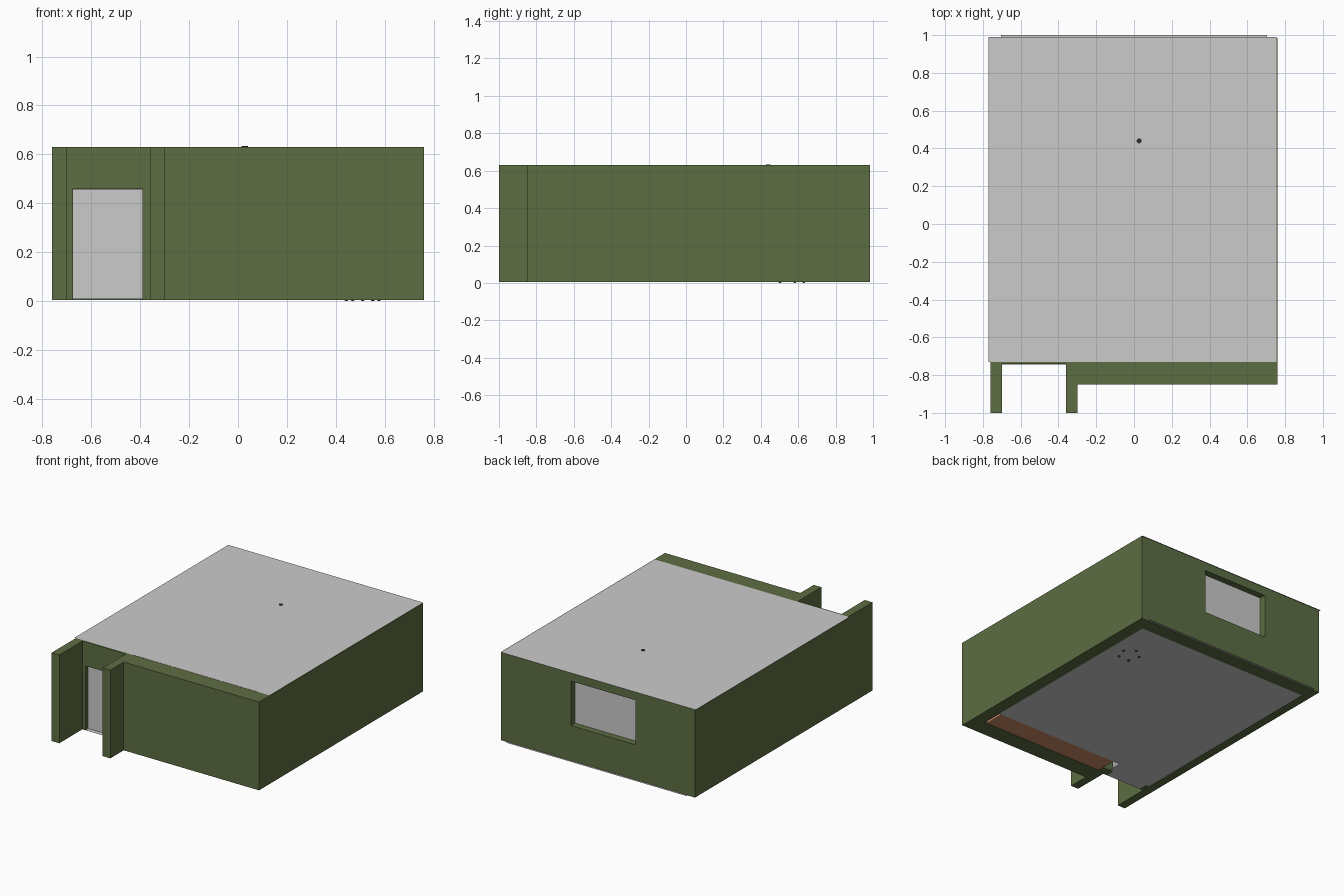
import bpy, bmesh, math
from mathutils import Matrix, Vector

if "Cube" in bpy.data.objects:
    bpy.data.objects.remove(bpy.data.objects["Cube"])


def material(name, rgb):
    m = bpy.data.materials.new(name)
    m.diffuse_color = (*rgb, 1)
    m.use_nodes = True
    m.node_tree.nodes["Principled BSDF"].inputs["Base Color"].default_value = m.diffuse_color
    return m


GREEN = material("wall_green", (0.11, 0.155, 0.057))
BROWN = material("wood_brown", (0.6, 0.27, 0.14))
DARK = material("dark_metal", (0.03, 0.03, 0.03))


def finish(name, bm, mat=None, smooth=False):
    bmesh.ops.recalc_face_normals(bm, faces=bm.faces)
    me = bpy.data.meshes.new(name)
    bm.to_mesh(me)
    bm.free()
    ob = bpy.data.objects.new(name, me)
    bpy.context.collection.objects.link(ob)
    if mat:
        me.materials.append(mat)
    if smooth:
        bpy.context.view_layer.objects.active = ob
        ob.select_set(True)
        bpy.ops.object.shade_smooth_by_angle()
        ob.select_set(False)
    return ob


def prism(name, outline, z0, z1, mat=None):
    """Extrude a plan outline from z0 to z1 (flat sheet when equal)."""
    bm = bmesh.new()
    face = bm.faces.new([bm.verts.new((x, y, z0)) for x, y in outline])
    if z1 > z0:
        res = bmesh.ops.extrude_face_region(bm, geom=[face])
        top = [v for v in res["geom"] if isinstance(v, bmesh.types.BMVert)]
        bmesh.ops.translate(bm, verts=top, vec=(0, 0, z1 - z0))
    return finish(name, bm, mat)


def box(name, x0, x1, y0, y1, z0, z1, mat=None):
    return prism(name, [(x0, y0), (x1, y0), (x1, y1), (x0, y1)], z0, z1, mat)


def cone(name, x, y, z0, z1, r0, r1, mat=None, caps=True):
    bm = bmesh.new()
    bmesh.ops.create_cone(bm, cap_ends=caps, segments=24, radius1=r0, radius2=r1,
                          depth=z1 - z0, matrix=Matrix.Translation((x, y, (z0 + z1) / 2)))
    return finish(name, bm, mat, True)


def cut(target, cutter):
    mod = target.modifiers.new("cut", "BOOLEAN")
    mod.operation = "DIFFERENCE"
    mod.solver = "EXACT"
    mod.object = cutter
    cutter.hide_render = True
    bpy.context.view_layer.objects.active = target
    bpy.ops.object.modifier_apply(modifier=mod.name)
    bpy.data.objects.remove(cutter)


BASE, TOP = 0.005, 0.63

# Walls with the entrance porch, hollowed out for the room
walls = prism("walls", [(-0.76, 0.985), (-0.76, -1), (-0.70, -1), (-0.70, -0.74),
                        (-0.36, -0.74), (-0.36, -1), (-0.30, -1), (-0.30, -0.85),
                        (0.76, -0.85), (0.76, 0.985)], BASE, TOP, GREEN)
cut(walls, prism("room_cutter", [(-0.70, 0.885), (-0.70, -0.68), (-0.31, -0.68),
                                 (-0.31, -0.73), (0.67, -0.73), (0.67, 0.885)], -0.1, 0.8))
cut(walls, box("window_cutter", -0.295, 0.213, 0.8, 1.1, 0.255, 0.57))
cut(walls, box("door_cutter", -0.675, -0.39, -0.8, -0.6, -0.1, 0.46))

# Ceiling and floor sheets
box("ceiling", -0.77, 0.755, -0.73, 0.99, 0.631, 0.631)
prism("floor", [(-0.705, 1.0), (-0.705, -0.745), (-0.36, -0.745), (-0.36, -0.58),
                (0.705, -0.58), (0.705, 1.0)], 0.007, 0.007)

# Door leaf with handle, and window pane
box("door", -0.674, -0.391, -0.715, -0.70, 0.008, 0.459)
box("window_pane", -0.294, 0.212, 0.93, 0.94, 0.256, 0.569)

# Built-in wardrobe along the front wall
box("wardrobe", -0.308, 0.65, -0.728, -0.58, 0.008, 0.55, BROWN)

# Pendant lamp whose cord comes through the ceiling
cone("lamp_rose", 0.027, 0.44, 0.615, 0.634, 0.013, 0.013, DARK)
cone("lamp_cord", 0.027, 0.44, 0.53, 0.62, 0.003, 0.003, DARK)
cone("lamp_shade", 0.027, 0.44, 0.49, 0.535, 0.05, 0.012)

# Office chair on a five-arm base
cx, cy = 0.51, 0.56
for i in range(5):
    a = math.radians(90 + 72 * i)
    d = Vector((math.cos(a), math.sin(a), 0))
    end = Vector((cx, cy, 0)) + d * 0.07
    bm = bmesh.new()
    bmesh.ops.create_cube(bm, size=1, matrix=Matrix.Translation((cx + d.x * 0.035, cy + d.y * 0.035, 0.022))
                          @ Matrix.Rotation(a, 4, "Z") @ Matrix.Diagonal((0.08, 0.01, 0.006, 1)))
    finish(f"chair_arm_{i + 1}", bm, DARK)
    bm = bmesh.new()
    bmesh.ops.create_uvsphere(bm, u_segments=12, v_segments=8, radius=0.01,
                              matrix=Matrix.Translation((end.x, end.y, 0.01)))
    finish(f"chair_caster_{i + 1}", bm, DARK, True)
cone("chair_column", cx, cy, 0.02, 0.1, 0.007, 0.007, DARK)
box("chair_seat", cx - 0.055, cx + 0.055, cy - 0.055, cy + 0.055, 0.1, 0.118, DARK)
box("chair_back", cx - 0.05, cx + 0.05, cy - 0.06, cy - 0.048, 0.118, 0.23, DARK)
